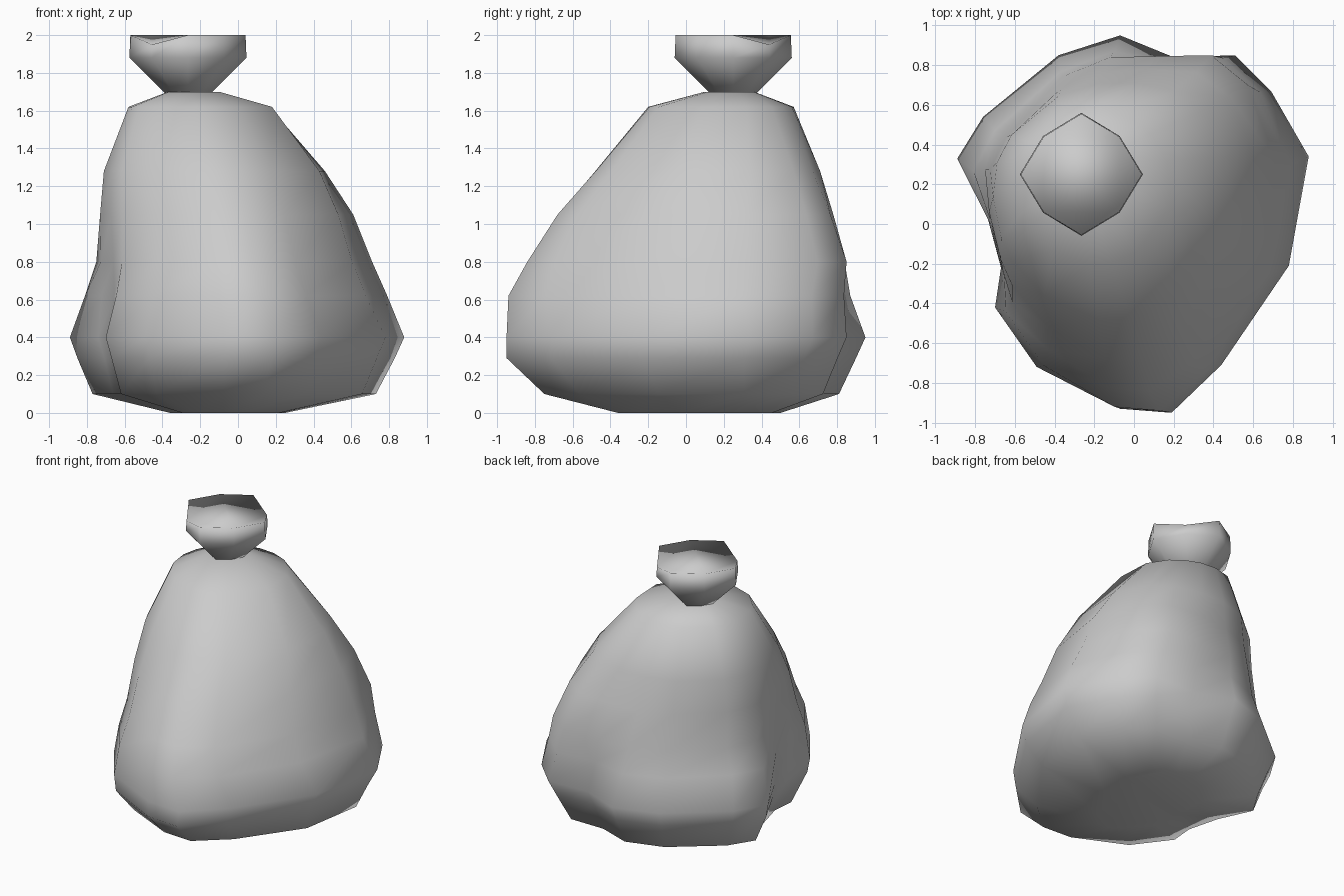
import bpy, bmesh, math

if "Cube" in bpy.data.objects:
    bpy.data.objects.remove(bpy.data.objects["Cube"])

# Lobed footprint of the sack at its widest height, anticlockwise
FOOT = [(.88, .34), (.69, .67), (.51, .85), (.2, .84), (-.07, .95), (-.38, .85),
        (-.76, .54), (-.89, .33), (-.74, .04), (-.67, -.22), (-.70, -.42),
        (-.49, -.72), (-.07, -.93), (.19, -.95), (.44, -.71), (.78, -.21)]

# z, x range, y range, roundness (0 = lobed footprint, 1 = ellipse), back right bulge
LEVELS = [(0, -.36, .25, -.36, .50, 0, 0),
          (.10, -.77, .73, -.75, .81, .1, 0),
          (.29, -.85, .83, -.95, .90, 0, 0),
          (.40, -.89, .88, -.95, .95, 0, 0),
          (.62, -.81, .79, -.94, .87, .25, .12),
          (.80, -.75, .71, -.84, .85, .6, .22),
          (1.05, -.73, .61, -.68, .78, .8, .22),
          (1.28, -.71, .46, -.48, .71, .9, .12),
          (1.62, -.58, .18, -.20, .57, 1, 0),
          (1.70, -.37, -.10, .10, .36, 1, 0)]


def fit(v, lo, hi, a, b):
    return a + (v - lo) / (hi - lo) * (b - a)


def level_ring(z, x0, x1, y0, y1, rnd, bulge):
    pts = []
    for x, y in FOOT:
        r = math.hypot(x, y)
        d = math.cos(math.atan2(y, x) - math.pi / 4) ** 5
        k = (1 - rnd + rnd / r) * (1 + bulge * (d if d > 0 else d * .4))
        pts.append((x * k, y * k))
    xs, ys = [p[0] for p in pts], [p[1] for p in pts]
    return [(fit(x, min(xs), max(xs), x0, x1), fit(y, min(ys), max(ys), y0, y1), z)
            for x, y in pts]


def loft(name, rings):
    bm = bmesh.new()
    rows = [[bm.verts.new(p) for p in ring] for ring in rings]
    n = len(rows[0])
    for a, b in zip(rows, rows[1:]):
        for i in range(n):
            j = (i + 1) % n
            bm.faces.new((a[i], a[j], b[j], b[i]))
    bm.faces.new(rows[0][::-1])
    bm.faces.new(rows[-1])
    for f in bm.faces:
        f.smooth = True
    me = bpy.data.meshes.new(name)
    bm.to_mesh(me)
    bm.free()
    ob = bpy.data.objects.new(name, me)
    bpy.context.collection.objects.link(ob)
    return ob


# Slumped sack
loft("sack_body", [level_ring(*lv) for lv in LEVELS])


# Gathered cloth above the tie, with two dips in its rim
def knot_ring(r, z, dip=0):
    ring = []
    for i in range(8):
        a = i * math.pi / 4
        k = r * (.88 if i % 2 else 1)
        ring.append((-.265 + k * math.cos(a), .25 + k * math.sin(a),
                     z - (dip if i in (1, 5) else 0)))
    return ring


loft("gathered_top", [knot_ring(.12, 1.69), knot_ring(.31, 1.88),
                      knot_ring(.305, 2.0, .05)])
